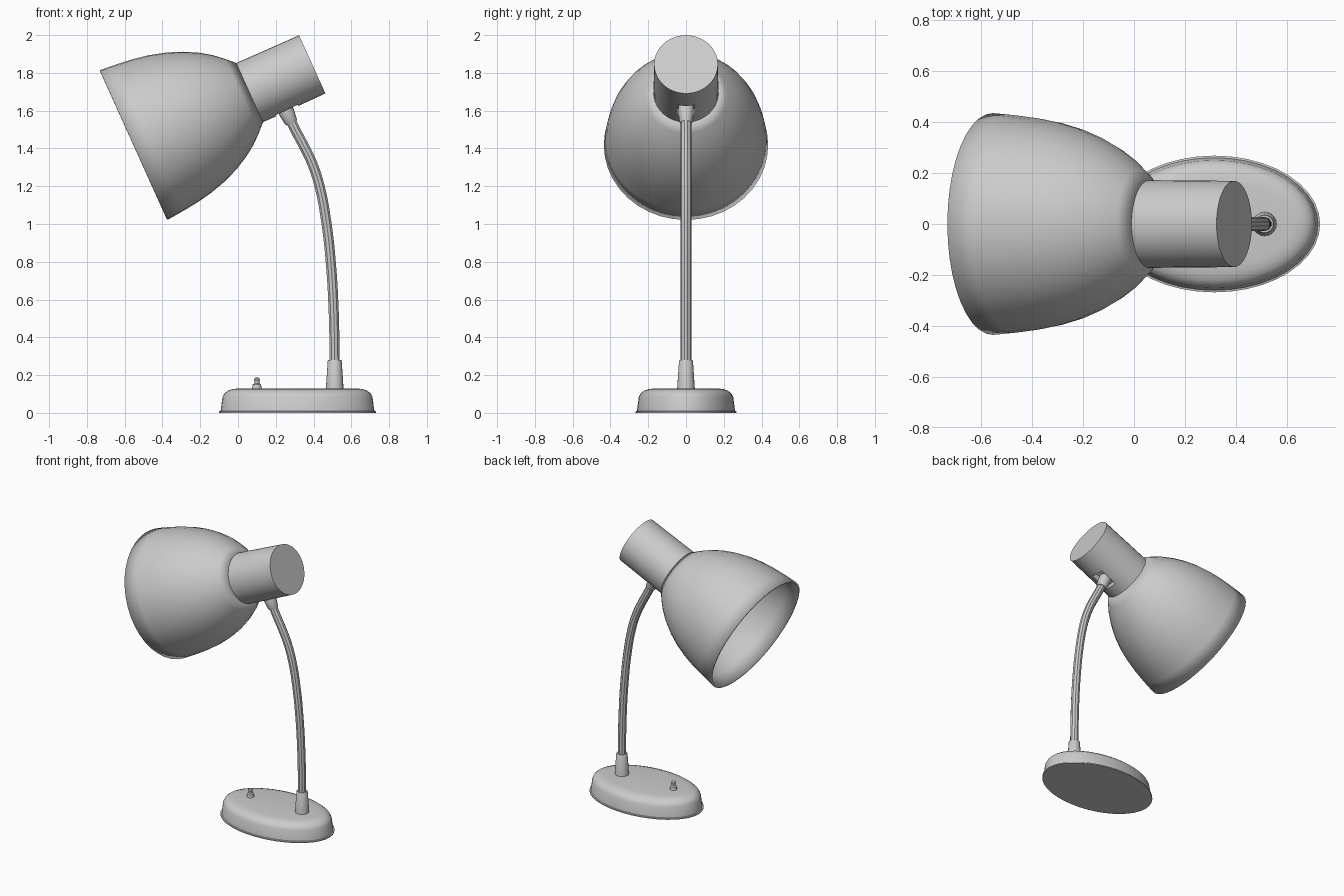
import bpy, bmesh, math
from mathutils import Vector

if "Cube" in bpy.data.objects:
    bpy.data.objects.remove(bpy.data.objects["Cube"])

TILT = math.radians(65.7)             # lamp head axis, leaned from z toward +x
MOUTH = Vector((-0.553, 0, 1.418))    # centre of the shade opening
BASE_X, ARM_X = 0.315, 0.512


def smooth(obj, angle=35):
    bpy.ops.object.select_all(action='DESELECT')
    obj.select_set(True)
    bpy.context.view_layer.objects.active = obj
    bpy.ops.object.shade_smooth_by_angle(angle=math.radians(angle))


def lathe(name, profile, loc, tilt=0.0, segs=32, capped=True):
    """Rings of (rx, ry, z) joined into a surface around local z."""
    bm = bmesh.new()
    rings = []
    for rx, ry, z in profile:
        rings.append([bm.verts.new((rx * math.cos(2 * math.pi * i / segs),
                                    ry * math.sin(2 * math.pi * i / segs), z))
                      for i in range(segs)])
    for a, b in zip(rings, rings[1:]):
        for i in range(segs):
            j = (i + 1) % segs
            bm.faces.new((a[i], a[j], b[j], b[i]))
    if capped:
        bm.faces.new(rings[0][::-1])
        bm.faces.new(rings[-1])
    bmesh.ops.recalc_face_normals(bm, faces=bm.faces)
    me = bpy.data.meshes.new(name)
    bm.to_mesh(me)
    bm.free()
    obj = bpy.data.objects.new(name, me)
    bpy.context.collection.objects.link(obj)
    obj.location = loc
    obj.rotation_euler = (0, tilt, 0)
    smooth(obj)
    return obj


def round_profile(points):
    return [(r, r, z) for r, z in points]


# Oval base with a thin bottom lip and rounded top edge
inset = [(0, 0), (0, 0.008), (0.008, 0.010), (0.018, 0.085), (0.028, 0.103),
         (0.045, 0.117), (0.070, 0.126), (0.105, 0.130)]
lathe("base", [(0.415 - d, 0.268 - d, z) for d, z in inset], (BASE_X, 0, 0), segs=40)

# Switch: small collar and knob
lathe("switch", round_profile([(0.026, 0.125), (0.022, 0.150), (0.013, 0.156),
                               (0.013, 0.166), (0.016, 0.174), (0.013, 0.183),
                               (0.006, 0.187)]), (0.10, 0, 0), segs=16)

# Tapered sleeve at the foot of the arm
lathe("arm_sleeve", round_profile([(0.047, 0.125), (0.037, 0.275), (0.034, 0.28)]),
      (ARM_X, 0, 0), segs=20)

# Bent arm tube
path = [(ARM_X, 0.13), (0.511, 0.35), (0.504, 0.60), (0.491, 0.80), (0.469, 1.00),
        (0.432, 1.20), (0.393, 1.32), (0.345, 1.42), (0.297, 1.51), (0.255, 1.60)]
cu = bpy.data.curves.new("arm", 'CURVE')
cu.dimensions = '3D'
cu.bevel_depth = 0.028
cu.bevel_resolution = 3
cu.resolution_u = 4
cu.use_fill_caps = True
sp = cu.splines.new('BEZIER')
sp.bezier_points.add(len(path) - 1)
for p, (x, z) in zip(sp.bezier_points, path):
    p.co = (x, 0, z)
    p.handle_left_type = p.handle_right_type = 'AUTO'
arm = bpy.data.objects.new("arm", cu)
bpy.context.collection.objects.link(arm)
bpy.ops.object.select_all(action='DESELECT')
arm.select_set(True)
bpy.context.view_layer.objects.active = arm
bpy.ops.object.convert(target='MESH')
smooth(bpy.context.view_layer.objects.active)

# Collar where the arm enters the lamp head
lathe("arm_collar", round_profile([(0.031, 0), (0.034, 0.006), (0.041, 0.055),
                                   (0.041, 0.095)]),
      (0.283, 0, 1.535), TILT - math.pi / 2, segs=20)

# Bell-shaped shade, open at the mouth
bell = [(0.435, 0), (0.426, 0.10), (0.415, 0.19), (0.400, 0.27), (0.375, 0.36),
        (0.342, 0.443), (0.304, 0.515), (0.262, 0.577), (0.216, 0.630), (0.172, 0.674)]
shade = lathe("shade", round_profile(bell), MOUTH, TILT, segs=40, capped=False)
thick = shade.modifiers.new("thickness", 'SOLIDIFY')
thick.thickness = 0.012
thick.offset = -1

# Cylindrical socket housing behind the shade
housing = lathe("socket_housing", round_profile([(0.172, 0.672), (0.169, 1.038)]),
                MOUTH, TILT, segs=40)

# Slot under the housing that takes the collar
bpy.ops.mesh.primitive_cube_add(size=1)
slot = bpy.context.object
slot.name = "slot_cutter"
slot.scale = (0.09, 0.092, 0.13)
slot.rotation_euler = (0, TILT, 0)
axis = Vector((math.sin(TILT), 0, math.cos(TILT)))
down = Vector((math.cos(TILT), 0, -math.sin(TILT)))
slot.location = MOUTH + axis * 0.815 + down * 0.17
slot.hide_render = True
slot.hide_set(True)
cut = housing.modifiers.new("slot", 'BOOLEAN')
cut.operation = 'DIFFERENCE'
cut.solver = 'EXACT'
cut.object = slot
